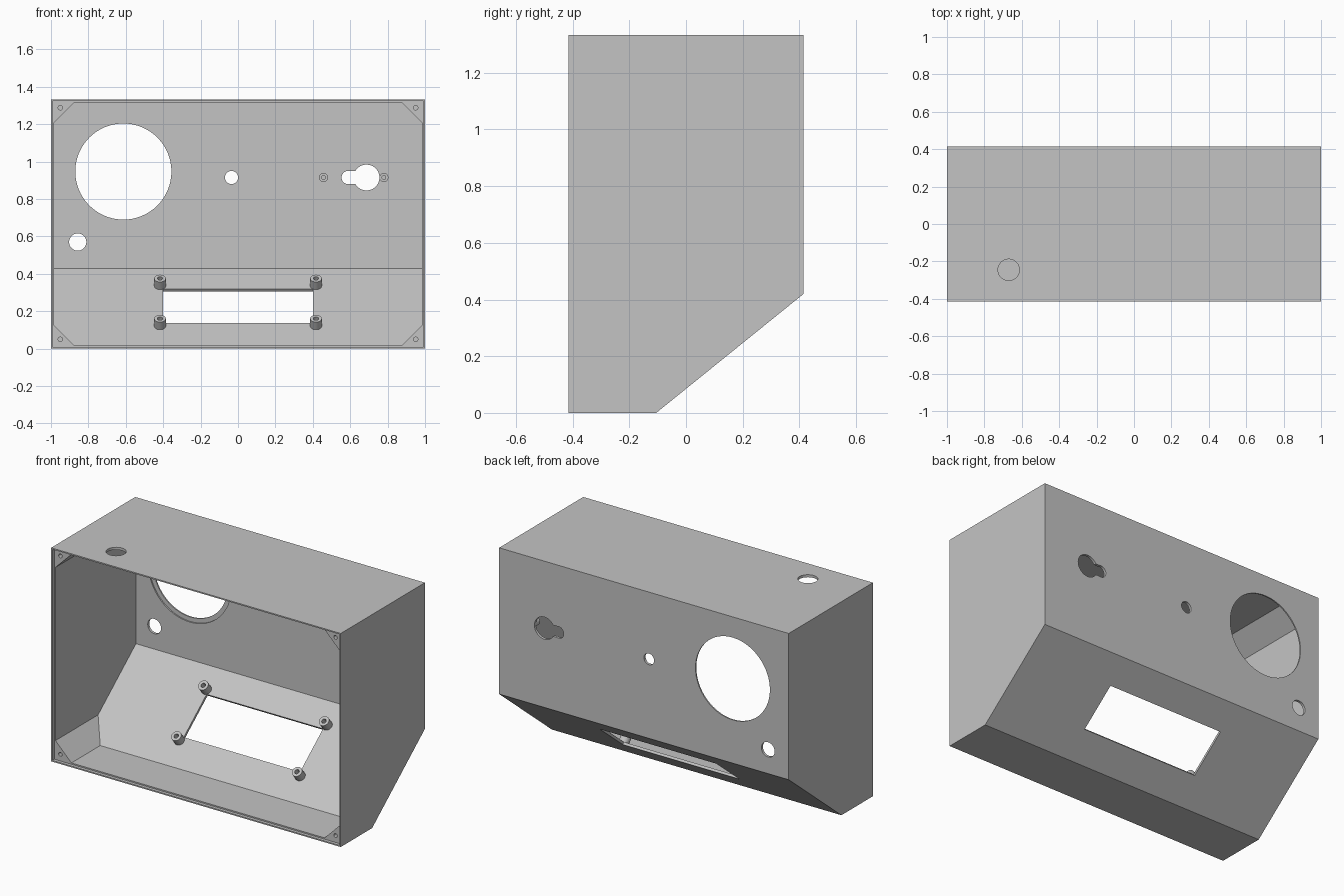
import bpy, bmesh, math
from mathutils import Vector, Matrix

cube = bpy.data.objects.get("Cube")
if cube:
    bpy.data.objects.remove(cube, do_unlink=True)

D, H, T, LIP = 0.415, 1.333, 0.016, 0.008     # half depth, height, wall, lid rim
SLOPE_A, SLOPE_B = Vector((0, -0.105, 0)), Vector((0, D, 0.42))
along = (SLOPE_B - SLOPE_A).normalized()
inward = Vector((0, -along.z, along.y))

grey = bpy.data.materials.new("plain grey")
grey.use_nodes = True
grey.diffuse_color = (0.55, 0.55, 0.55, 1)
grey.node_tree.nodes["Principled BSDF"].inputs["Base Color"].default_value = grey.diffuse_color


def make(name, bm):
    bmesh.ops.recalc_face_normals(bm, faces=bm.faces[:])
    mesh = bpy.data.meshes.new(name)
    bm.to_mesh(mesh)
    bm.free()
    mesh.materials.append(grey)
    ob = bpy.data.objects.new(name, mesh)
    bpy.context.collection.objects.link(ob)
    return ob


def side_prism(profile, half):
    """Extrude a (y, z) profile across x."""
    bm = bmesh.new()
    face = bm.faces.new([bm.verts.new((-half, y, z)) for y, z in profile])
    ext = bmesh.ops.extrude_face_region(bm, geom=[face])
    bmesh.ops.translate(bm, vec=(2 * half, 0, 0),
                        verts=[v for v in ext["geom"] if isinstance(v, bmesh.types.BMVert)])
    bmesh.ops.recalc_face_normals(bm, faces=bm.faces[:])
    return bm


def frame(pos, normal):
    return Matrix.Translation(pos) @ Vector((0, 0, 1)).rotation_difference(Vector(normal)).to_matrix().to_4x4()


def cylinder(pos, normal, r, depth):
    bm = bmesh.new()
    bmesh.ops.create_cone(bm, cap_ends=True, segments=64, radius1=r, radius2=r,
                          depth=depth, matrix=frame(pos, normal))
    return bm


def box(pos, size, rot=0):
    bm = bmesh.new()
    bmesh.ops.create_cube(bm, size=1, matrix=Matrix.Translation(pos)
                          @ Matrix.Rotation(rot, 4, "X") @ Matrix.Diagonal((*size, 1)))
    return bm


def cut(ob, bm):
    cutter = make("cutter", bm)
    cutter.hide_render = True
    mod = ob.modifiers.new("cut", "BOOLEAN")
    mod.operation, mod.solver, mod.object = "DIFFERENCE", "EXACT", cutter
    bpy.context.view_layer.objects.active = ob
    bpy.ops.object.modifier_apply(modifier=mod.name)
    bpy.data.objects.remove(cutter, do_unlink=True)


def smooth(ob):
    bpy.ops.object.select_all(action="DESELECT")
    ob.select_set(True)
    bpy.context.view_layer.objects.active = ob
    bpy.ops.object.shade_smooth_by_angle(angle=math.radians(30))


def standoff(name, pos, normal, r_out, r_in, height):
    """Hollow round post standing on a wall."""
    bm = bmesh.new()
    pts = [(r_in, 0), (r_out, 0), (r_out, height), (r_in, height)]
    vs = [bm.verts.new((r, 0, z)) for r, z in pts]
    edges = [bm.edges.new((vs[i], vs[(i + 1) % 4])) for i in range(4)]
    bmesh.ops.spin(bm, geom=vs + edges, cent=(0, 0, 0), axis=(0, 0, 1),
                   angle=math.tau, steps=32, use_merge=True)
    bmesh.ops.remove_doubles(bm, verts=bm.verts[:], dist=1e-5)
    bm.transform(frame(pos, normal))
    smooth(make(name, bm))


# Outer case with a sloped lower back
case = make("case", side_prism([(-D, 0), (SLOPE_A.y, 0), (D, SLOPE_B.z), (D, H), (-D, H)], 1))

# Inner cavity, open at the front, with corners left solid as screw columns
k = along.z / along.y
rise = T / along.y


def inner_z(y):
    return (y - SLOPE_A.y) * k + rise


y_floor = SLOPE_A.y + (T - rise) / k
cavity = side_prism([(-0.6, T), (y_floor, T), (D - T, inner_z(D - T)), (D - T, H - T), (-0.6, H - T)], 1 - T)
for sx in (-1, 1):
    for z, sz in ((T, -1), (H - T, 1)):
        corner = Vector((sx * (1 - T - 0.11), 0, z))
        res = bmesh.ops.bisect_plane(cavity, geom=cavity.verts[:] + cavity.edges[:] + cavity.faces[:],
                                     plane_co=corner, plane_no=(sx, 0, sz), clear_outer=True)
        bmesh.ops.holes_fill(cavity, edges=[e for e in cavity.edges if e.is_boundary])
cut(case, cavity)

# Lid rebate and screw holes
cut(case, box((0, -D - 0.04, H / 2), (2 - 2 * LIP, 0.12, H - 2 * LIP)))
for x in (-0.95, 0.95):
    for z in (0.05, H - 0.045):
        cut(case, cylinder((x, -D, z), (0, 1, 0), 0.012, 0.24))

# Round openings in the back wall: large one with a seat, two small, and the keyhole
BACK = (0, 1, 0)
for x, z, r in ((-0.613, 0.947, 0.257), (-0.035, 0.915, 0.035), (-0.857, 0.57, 0.046),
                (0.687, 0.915, 0.069), (0.59, 0.915, 0.036)):
    cut(case, cylinder((x, D, z), BACK, r, 0.1))
cut(case, box((0.63, D, 0.915), (0.08, 0.1, 0.07)))
cut(case, cylinder((-0.613, D - T, 0.947), BACK, 0.285, 0.016))

# Hole in the top
cut(case, cylinder((-0.67, -0.245, H), (0, 0, 1), 0.057, 0.1))

# Display window in the sloped panel
mid_z = 0.228
mid = Vector((0, SLOPE_A.y + (mid_z - rise) / k, mid_z))
cut(case, box(mid, (0.804, 0.29, 0.1), math.atan2(along.z, along.y)))
smooth(case)

# Posts around the window
for sx, side in ((-1, "right"), (1, "left")):
    for s, level in ((-1, "lower"), (1, "upper")):
        pos = mid + along * (0.171 * s) + Vector((0.417 * sx, 0, 0))
        standoff(f"window_post_{level}_{side}", pos, inward, 0.031, 0.014, 0.052)

# Small posts beside the keyhole
for x, side in ((0.457, "inner"), (0.78, "outer")):
    standoff(f"keyhole_post_{side}", (x, D - T, 0.915), (0, -1, 0), 0.024, 0.01, 0.04)
